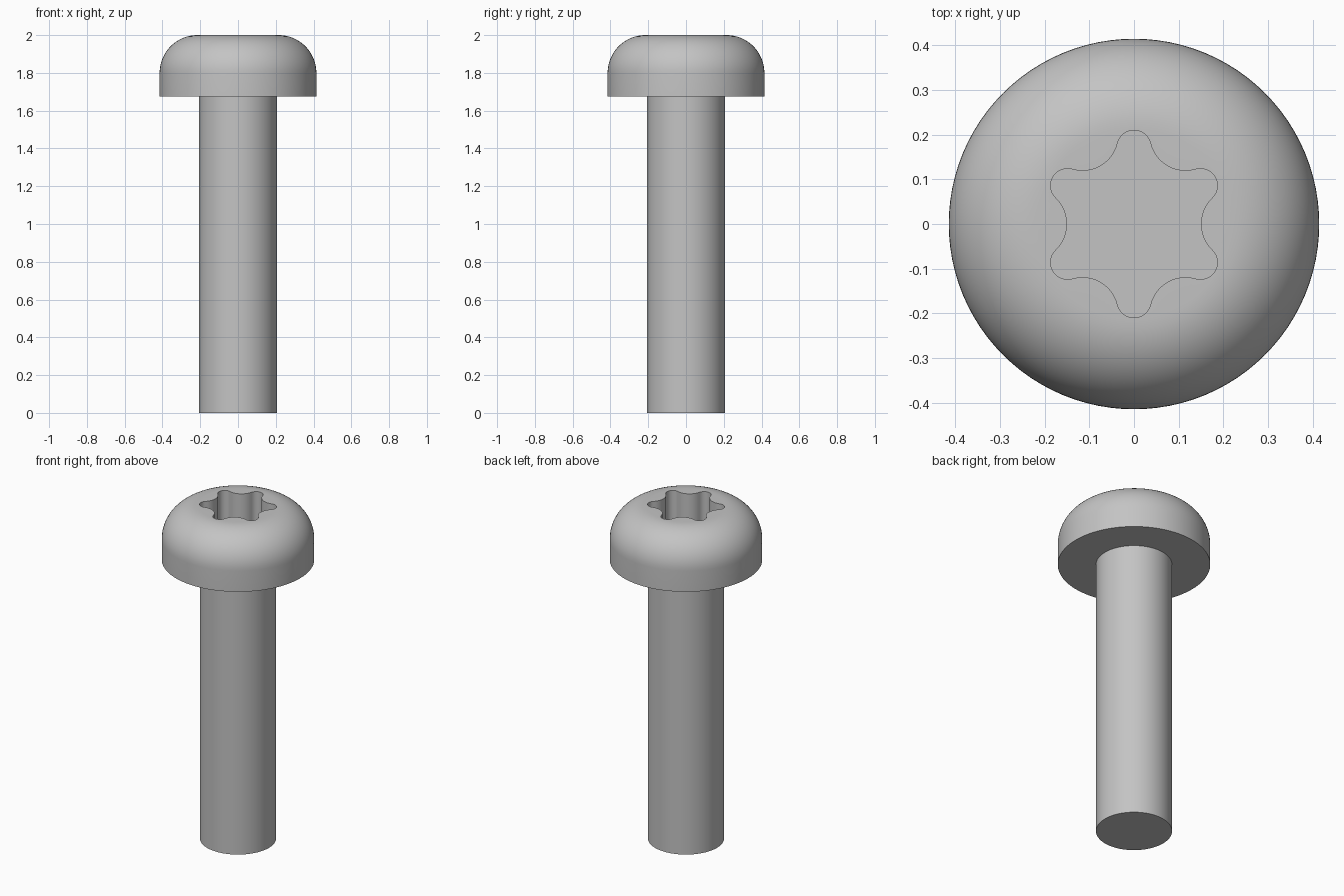
import bpy, bmesh
from math import sin, cos, pi, radians, atan2
from mathutils import Vector

cube = bpy.data.objects.get("Cube")
if cube:
    bpy.data.objects.remove(cube, do_unlink=True)

SEGMENTS = 96
HEAD_R, HEAD_BASE, TOP = 0.415, 1.675, 2.0
ROUND_R = 0.2
SHANK_R = 0.207
SOCKET_DEPTH = 0.22

steel = bpy.data.materials.new("steel grey")
steel.use_nodes = True
steel.diffuse_color = (0.55, 0.55, 0.55, 1)
steel.node_tree.nodes["Principled BSDF"].inputs["Base Color"].default_value = (0.55, 0.55, 0.55, 1)


def ring(bm, r, z):
    return [bm.verts.new((r * cos(2 * pi * i / SEGMENTS), r * sin(2 * pi * i / SEGMENTS), z))
            for i in range(SEGMENTS)]


def bridge(bm, low, high):
    n = len(low)
    for i in range(n):
        j = (i + 1) % n
        bm.faces.new((low[i], low[j], high[j], high[i]))


def lathe(bm, profile):
    rings = [ring(bm, r, z) for r, z in profile]
    for low, high in zip(rings, rings[1:]):
        bridge(bm, low, high)
    return rings


def finish(bm, name):
    bmesh.ops.recalc_face_normals(bm, faces=bm.faces)
    mesh = bpy.data.meshes.new(name)
    bm.to_mesh(mesh)
    bm.free()
    mesh.materials.append(steel)
    obj = bpy.data.objects.new(name, mesh)
    bpy.context.collection.objects.link(obj)
    bpy.ops.object.select_all(action='DESELECT')
    obj.select_set(True)
    bpy.context.view_layer.objects.active = obj
    bpy.ops.object.shade_smooth_by_angle(angle=radians(30))


def star_outline():
    """Six rounded lobes joined by tangent hollow arcs."""
    lobe_d, lobe_r = 0.172, 0.038
    hollow_d, hollow_r = 0.2305, 0.0805
    lobe = Vector((lobe_d, 0))
    hollow = hollow_d * Vector((cos(pi / 6), sin(pi / 6)))
    join = hollow - lobe
    sweep = atan2(join.y, join.x)              # lobe arc half angle
    half = pi / 6 + pi - (sweep + pi)          # hollow arc half angle
    half = abs(half)
    points = []
    for k in range(6):
        turn = pi / 2 + k * pi / 3
        c = lobe_d * Vector((cos(turn), sin(turn)))
        for i in range(13):
            a = turn - sweep + 2 * sweep * i / 12
            points.append(c + lobe_r * Vector((cos(a), sin(a))))
        mid = turn + pi / 6
        c = hollow_d * Vector((cos(mid), sin(mid)))
        for i in range(1, 12):
            a = mid + pi + half - 2 * half * i / 12
            points.append(c + hollow_r * Vector((cos(a), sin(a))))
    return points


# Shank: plain cylinder, its upper end meeting the head
bm = bmesh.new()
rings = lathe(bm, [(SHANK_R, 0), (SHANK_R, HEAD_BASE)])
bm.faces.new(rings[0])
finish(bm, "shank")

# Head: straight band, rounded shoulder, flat top with a star socket
bm = bmesh.new()
profile = [(SHANK_R, HEAD_BASE), (HEAD_R, HEAD_BASE)]
for i in range(17):
    a = i / 16 * pi / 2
    profile.append((HEAD_R - ROUND_R + ROUND_R * cos(a), TOP - ROUND_R + ROUND_R * sin(a)))
rim = lathe(bm, profile)[-1]

outline = star_outline()
mouth = [bm.verts.new((p.x, p.y, TOP)) for p in outline]
floor = [bm.verts.new((p.x, p.y, TOP - SOCKET_DEPTH)) for p in outline]
bridge(bm, floor, mouth)
bm.faces.new(floor)
edges = [bm.edges.get((loop[i - 1], loop[i])) for loop in (rim, mouth) for i in range(len(loop))]
bmesh.ops.triangle_fill(bm, use_beauty=True, edges=edges, normal=(0, 0, 1))
# Remove any fill that closes the socket mouth
mouth_set = set(mouth)
cap = [f for f in bm.faces if all(v in mouth_set for v in f.verts)
       and f.calc_center_median().to_2d().length < 0.14]
bmesh.ops.delete(bm, geom=cap, context='FACES_ONLY')
finish(bm, "head")
